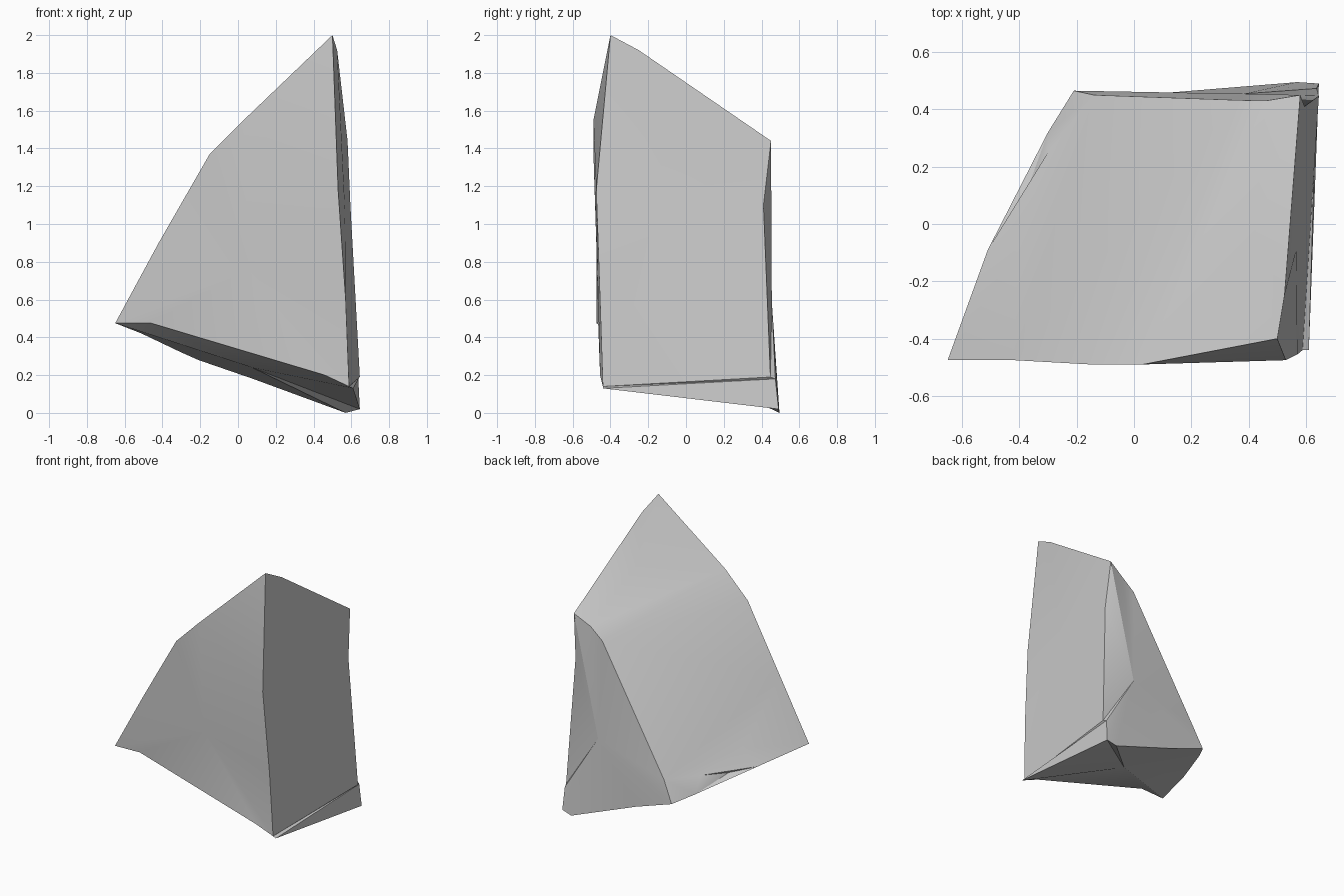
import bpy
import bmesh
import math

cube = bpy.data.objects.get("Cube")
if cube:
    bpy.data.objects.remove(cube, do_unlink=True)

# Named corners of the shard
corners = {
    "tip": (0.5, -0.4, 2.0),
    "ridge": (0.525, -0.25, 1.92),
    "back_peak": (0.58, 0.45, 1.44),
    "back_shoulder": (0.46, 0.43, 1.37),
    "back_knee": (0.365, 0.432, 1.29),
    "back_hip": (-0.14, 0.45, 0.43),
    "back_heel": (-0.21, 0.465, 0.28),
    "back_base": (0.08, 0.455, 0.18),
    "back_corner": (0.57, 0.495, 0.0),
    "back_waist": (0.595, 0.41, 1.1),
    "wall_low": (0.645, 0.447, 0.19),
    "chip_foot": (0.61, -0.44, 0.13),
    "chip_top": (0.637, 0.473, 0.18),
    "chip_low": (0.645, 0.49, 0.02),
    "front_brow": (0.03, -0.49, 1.55),
    "front_shoulder": (-0.15, -0.49, 1.37),
    "front_thigh": (-0.42, -0.475, 0.9),
    "front_point": (-0.65, -0.475, 0.475),
    "front_toe": (-0.46, -0.465, 0.475),
    "front_chin": (0.46, -0.455, 0.2),
    "front_foot": (0.588, -0.44, 0.14),
    "edge_low": (0.57, -0.455, 0.6),
    "edge_mid": (0.53, -0.475, 1.18),
    "side_rim": (-0.51, -0.09, 0.42),
    "side_base": (-0.3, 0.32, 0.32),
    "dent": (-0.3, 0.25, 0.43),
    "notch": (-0.39, 0.07, 0.405),
}

# Broken faces, each listed by its corners
facets = [
    # front wall
    "tip front_brow edge_mid",
    "front_brow front_shoulder front_thigh front_point front_toe "
    "front_chin front_foot edge_low edge_mid",
    # right wall, with a chip and its narrow ledge below
    "tip edge_mid edge_low front_foot wall_low back_waist back_peak ridge",
    "front_foot chip_foot chip_top wall_low",
    "chip_foot chip_low chip_top",
    # long sloping side
    "tip ridge back_peak back_shoulder front_brow",
    "front_brow back_shoulder back_knee front_shoulder",
    "front_shoulder back_knee back_hip front_thigh",
    "front_thigh back_hip dent side_rim front_point",
    # notch at the foot of the slope
    "back_hip back_heel side_base dent",
    "dent notch side_rim",
    "dent side_base notch",
    "notch side_base side_rim",
    # back wall
    "back_peak back_waist wall_low chip_top chip_low back_corner back_base "
    "back_heel back_hip back_knee back_shoulder",
    # underside
    "front_point side_rim side_base back_heel back_base back_corner "
    "chip_low chip_foot front_foot front_chin front_toe",
]

bm = bmesh.new()
verts = {name: bm.verts.new(co) for name, co in corners.items()}
for facet in facets:
    bm.faces.new([verts[name] for name in facet.split()])

# Fan the broad walls from their middles, split the small faces
broad = [f for f in bm.faces if len(f.verts) > 4]
bmesh.ops.poke(bm, faces=broad, center_mode="MEAN")
bmesh.ops.triangulate(bm, faces=bm.faces[:])
bmesh.ops.recalc_face_normals(bm, faces=bm.faces[:])
mesh = bpy.data.meshes.new("rock_shard")
bm.to_mesh(mesh)
bm.free()

# Plain stone colour
stone = bpy.data.materials.new("stone_grey")
stone.use_nodes = True
colour = (0.6, 0.6, 0.6, 1.0)
stone.diffuse_color = colour
shader = next(n for n in stone.node_tree.nodes if n.type == "BSDF_PRINCIPLED")
shader.inputs["Base Color"].default_value = colour
mesh.materials.append(stone)

rock = bpy.data.objects.new("rock_shard", mesh)
bpy.context.collection.objects.link(rock)
bpy.ops.object.select_all(action="DESELECT")
rock.select_set(True)
bpy.context.view_layer.objects.active = rock
bpy.ops.object.shade_smooth_by_angle(angle=math.radians(30))
